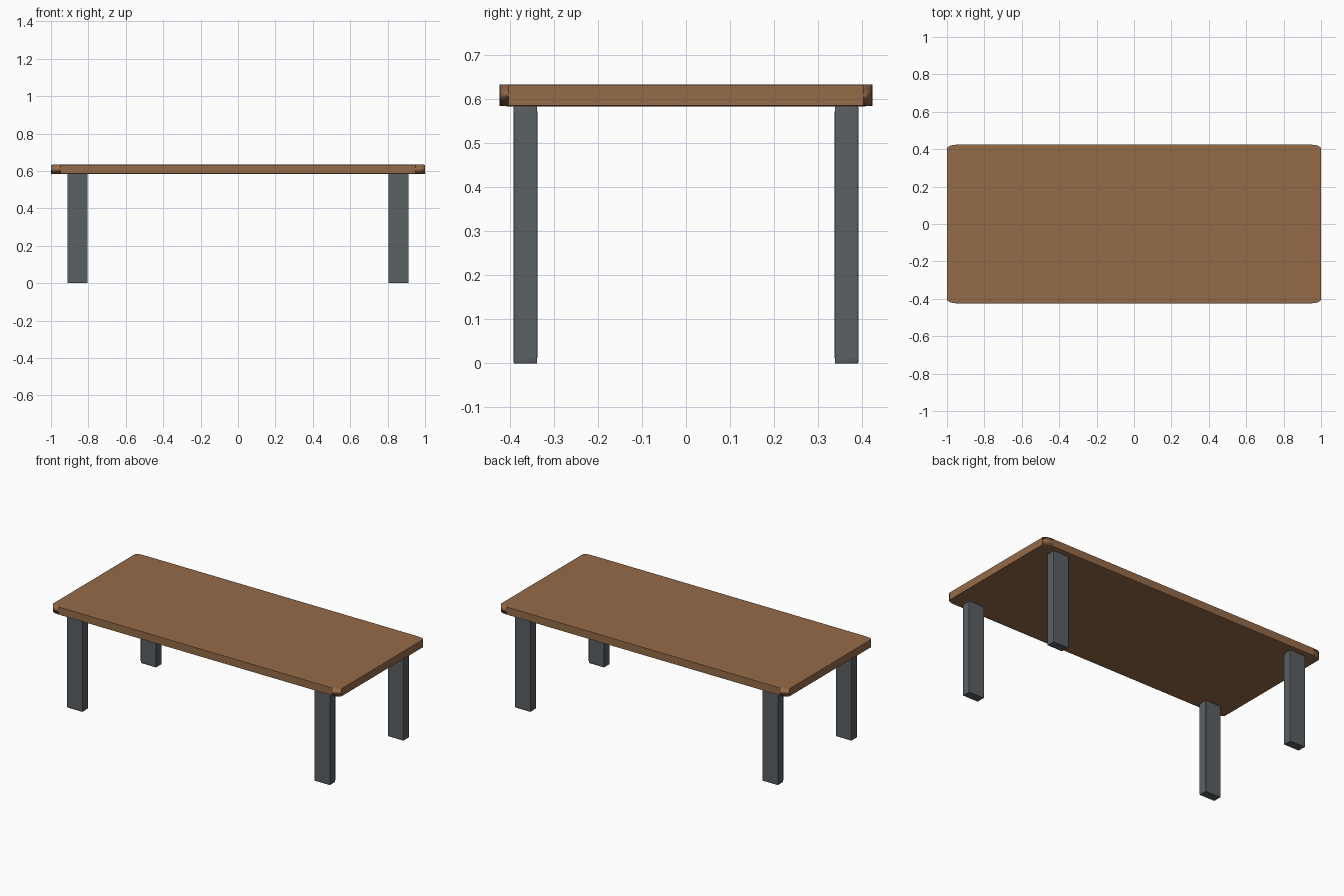
import bpy

default = bpy.data.objects.get("Cube")
if default:
    bpy.data.objects.remove(default, do_unlink=True)


def make_material(name, colour):
    mat = bpy.data.materials.new(name)
    mat.use_nodes = True
    mat.diffuse_color = (*colour, 1)
    mat.node_tree.nodes["Principled BSDF"].inputs["Base Color"].default_value = (*colour, 1)
    return mat


wood = make_material("brown wood", (0.30, 0.145, 0.065))
metal = make_material("dark grey metal", (0.10, 0.115, 0.125))


def rounded_box(name, centre, size, material, bevel):
    """Unit cube bevelled before scaling, so the rounding follows each proportion."""
    bpy.ops.mesh.primitive_cube_add(size=1, location=centre)
    box = bpy.context.object
    box.name = name
    box.scale = size
    mod = box.modifiers.new("Soft edges", "BEVEL")
    mod.width = bevel
    mod.segments = 4
    box.data.materials.append(material)
    bpy.ops.object.shade_smooth_by_angle()
    return box


# Tabletop
top_z, thickness = 0.634, 0.05
leg_height = top_z - thickness
rounded_box("tabletop", (0, 0, top_z - thickness / 2), (2, 0.848, thickness), wood, 0.025)

# Four legs, wider along the length of the table
for side, x in (("left", 0.858), ("right", -0.858)):
    for end, y in (("front", -0.365), ("back", 0.365)):
        rounded_box(f"{end}_{side}_leg", (x, y, leg_height / 2),
                    (0.108, 0.054, leg_height), metal, 0.02)
